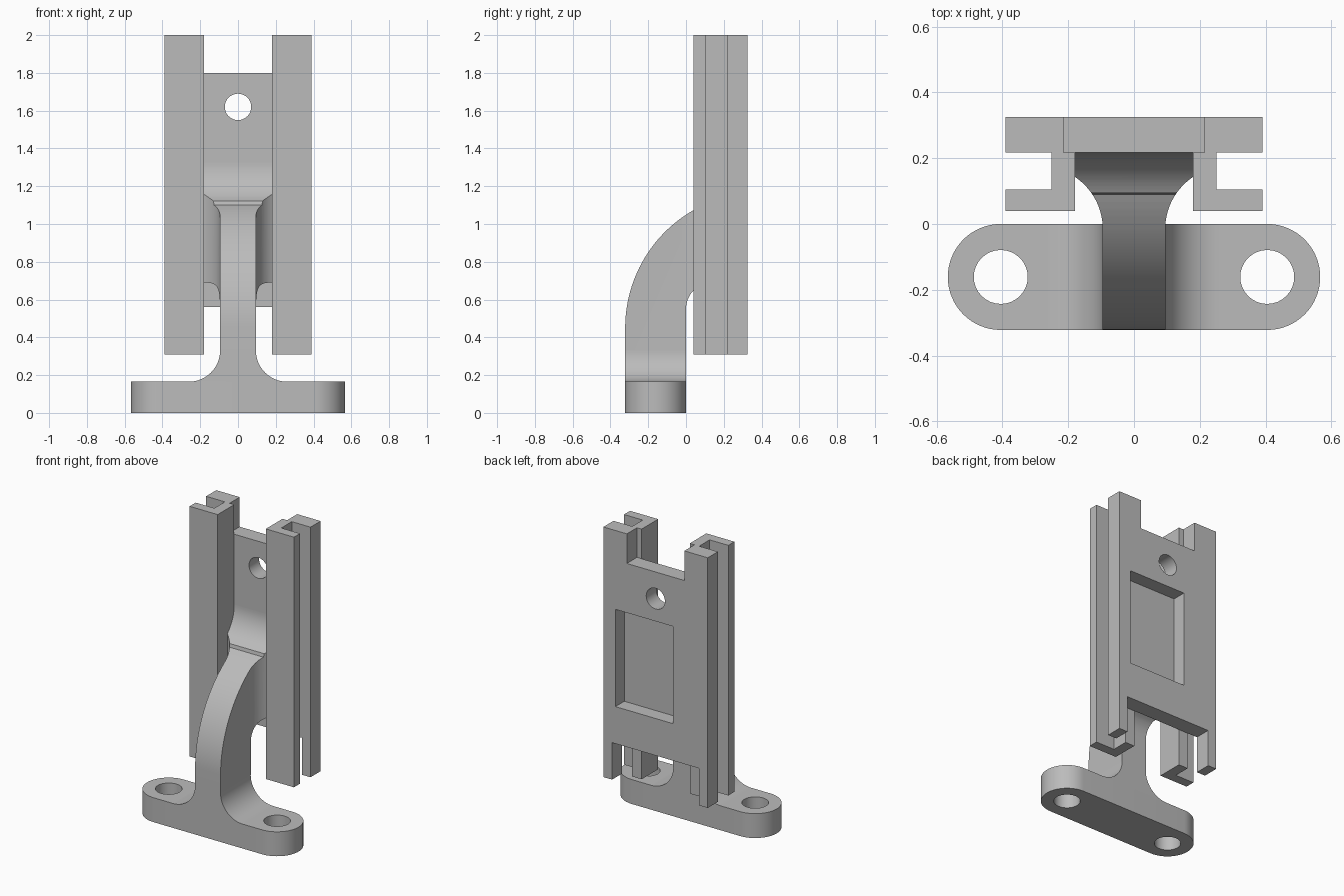
import bpy, bmesh
from math import cos, sin, radians, sqrt, degrees, atan2

if "Cube" in bpy.data.objects:
    bpy.data.objects.remove(bpy.data.objects["Cube"])

grey = bpy.data.materials.new("plain_grey")
grey.use_nodes = True
grey.diffuse_color = (0.5, 0.5, 0.5, 1)
grey.node_tree.nodes["Principled BSDF"].inputs["Base Color"].default_value = (0.5, 0.5, 0.5, 1)

AXES = {"x": lambda a, b, t: (t, a, b),
        "y": lambda a, b, t: (a, t, b),
        "z": lambda a, b, t: (a, b, t)}


def arc(ca, cb, r, start, end, n=20):
    angles = [radians(start + (end - start) * i / n) for i in range(n + 1)]
    return [(ca + r * cos(t), cb + r * sin(t)) for t in angles]


def mirrored(points):
    """Close a half outline with its reflection in x = 0."""
    return points + [(-a, b) for a, b in reversed(points)]


def prism(name, outline, axis, low, high):
    """Extrude a flat outline along an axis."""
    bm = bmesh.new()
    ends = [[bm.verts.new(AXES[axis](a, b, t)) for a, b in outline] for t in (low, high)]
    bm.faces.new(ends[0])
    bm.faces.new(ends[1])
    n = len(outline)
    for i in range(n):
        j = (i + 1) % n
        bm.faces.new((ends[0][i], ends[0][j], ends[1][j], ends[1][i]))
    bmesh.ops.recalc_face_normals(bm, faces=bm.faces)
    mesh = bpy.data.meshes.new(name)
    bm.to_mesh(mesh)
    bm.free()
    mesh.materials.append(grey)
    obj = bpy.data.objects.new(name, mesh)
    bpy.context.collection.objects.link(obj)
    return obj


def select(obj):
    bpy.ops.object.select_all(action="DESELECT")
    obj.select_set(True)
    bpy.context.view_layer.objects.active = obj


def combine(obj, tool, operation="DIFFERENCE"):
    """Apply a boolean and discard the tool."""
    mod = obj.modifiers.new("cut", "BOOLEAN")
    mod.operation, mod.solver, mod.object = operation, "EXACT", tool
    select(obj)
    bpy.ops.object.modifier_apply(modifier=mod.name)
    bpy.data.objects.remove(tool)


front, foot_top, neck_top, rib = -0.322, 0.165, 0.33, 0.095
plate_front, plate_back = 0.217, 0.325

# Foot: rounded bar with two bolt holes
mid, end_x = front / 2, 0.405
foot = prism("foot", arc(end_x, mid, -mid, -90, 90, 32) + arc(-end_x, mid, -mid, 90, 270, 32),
             "z", 0, foot_top)
for side in (-1, 1):
    combine(foot, prism("cutter", arc(side * end_x, mid, 0.082, 0, 348.75, 31), "z", -0.1, 0.3))

# Neck: filleted transition from foot to arm
r = neck_top - foot_top
neck = prism("neck", mirrored(arc(rib + r, neck_top, r, 270, 180)), "y", front, 0)

# Arm: curved side profile, blended into the plate above and below
R, cz = 0.718, 0.45
cy = front + R
blend_r, blend_z = 0.23, 1.325
blend_y = plate_front - blend_r
join_y = 0.09
join_angle = 180 - degrees(atan2(sqrt(R * R - (join_y - cy) ** 2), cy - join_y))
side_profile = ([(0, neck_top), (front, neck_top)]
                + arc(cy, cz, R, 180, join_angle, 32)
                + arc(blend_y, blend_z, blend_r, -62, 0)
                + [(plate_front + 0.005, blend_z), (plate_front + 0.005, 0.69)]
                + arc(0.14, 0.55, 0.14, 90, 180))
arm = prism("arm", side_profile, "x", -0.18, 0.18)

# Flare: the arm widens where it meets the plate
flare_r = 0.19
flare = [(rib, front - 0.1)] + arc(rib + flare_r, -0.015, flare_r, 180, 123.5) + [(0.18, 0.4)]
combine(arm, prism("flare", mirrored(flare), "z", 0, 1.8), "INTERSECT")

# Back plate: notched top and bottom, with a pin hole and a rear pocket
plate = prism("back_plate", mirrored([(0.325, 0.56), (0.325, 0.31), (0.39, 0.31),
                                      (0.39, 2), (0.215, 2), (0.215, 1.8)]),
              "y", plate_front, plate_back)
combine(plate, prism("cutter", arc(0, 1.62, 0.07, 0, 348.75, 31), "y", 0, 0.5))
combine(plate, prism("cutter", [(-0.13, 0.81), (0.30, 0.81), (0.30, 1.467), (-0.13, 1.467)],
                     "y", plate_back - 0.095, 0.5))

# Rails: L-shaped channels in front of the plate
parts = [foot, neck, arm, plate]
for name, s in (("left_rail", 1), ("right_rail", -1)):
    outline = [(0.18, 0.04), (0.39, 0.04), (0.39, 0.105), (0.25, 0.105),
               (0.25, plate_front), (0.18, plate_front)]
    parts.append(prism(name, [(s * a, b) for a, b in outline], "z", 0.31, 2))

for part in parts:
    select(part)
    bpy.ops.object.shade_smooth_by_angle(angle=radians(25))
